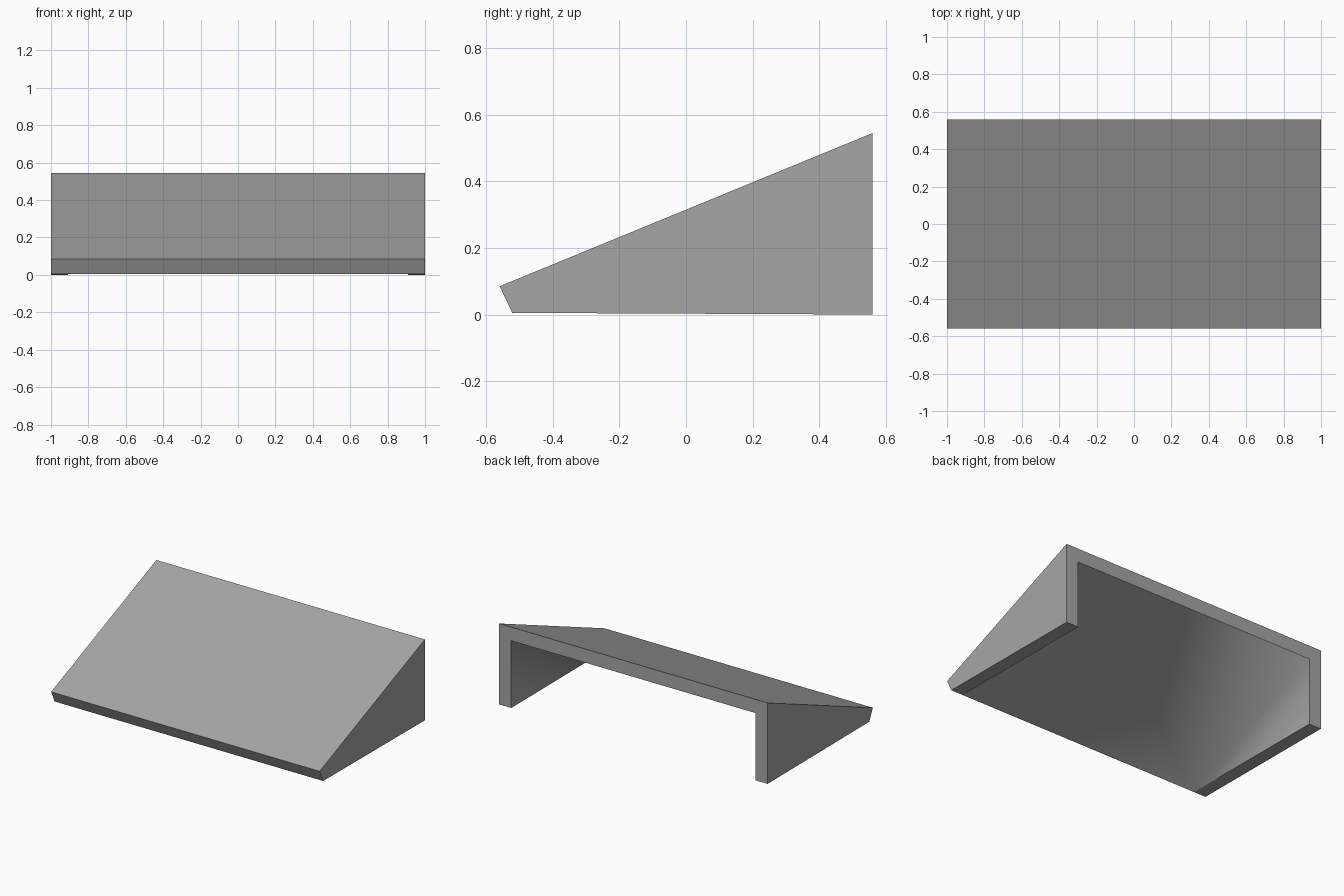
import bpy
import bmesh

default = bpy.data.objects.get("Cube")
if default:
    bpy.data.objects.remove(default, do_unlink=True)

# Single flat colour
grey = bpy.data.materials.new("mid_grey")
grey.use_nodes = True
colour = (0.38, 0.38, 0.38, 1)
grey.diffuse_color = colour
grey.node_tree.nodes["Principled BSDF"].inputs["Base Color"].default_value = colour

# Side profile (y, z) of the sloping slab and its walls
TOP_FRONT, TOP_BACK = (-0.56, 0.085), (0.56, 0.545)
FOOT_BACK, FOOT_FRONT = (0.56, 0), (-0.522, 0.005)
CEILING_BACK = (0.56, 0.453)
HALF, INNER = 1.0, 0.91

bm = bmesh.new()


def pair(x, point):
    """Mirrored vertices: right (-x), left (+x)."""
    return [bm.verts.new((s * x, *point)) for s in (-1, 1)]


tf = pair(HALF, TOP_FRONT)
tb = pair(HALF, TOP_BACK)
fb = pair(HALF, FOOT_BACK)
ff = pair(HALF, FOOT_FRONT)
ib = pair(INNER, FOOT_BACK)
jf = pair(INNER, FOOT_FRONT)
cb = pair(INNER, CEILING_BACK)

# Sloping top, front lip and open back frame
bm.faces.new((tf[0], tf[1], tb[1], tb[0]))
bm.faces.new((tf[0], tf[1], ff[1], jf[1], jf[0], ff[0]))
bm.faces.new((tb[0], tb[1], fb[1], ib[1], cb[1], cb[0], ib[0], fb[0]))

# Underside and inner walls blend smoothly into each other
inside = [bm.faces.new((jf[0], jf[1], cb[1], cb[0]))]
for s in (0, 1):
    bm.faces.new((tf[s], tb[s], fb[s], ff[s]))
    bm.faces.new((ff[s], fb[s], ib[s], jf[s]))
    inside.append(bm.faces.new((jf[s], ib[s], cb[s])))

bmesh.ops.recalc_face_normals(bm, faces=bm.faces[:])
for face in inside:
    face.smooth = True
for edge in bm.edges:
    edge.smooth = all(f in inside for f in edge.link_faces)

mesh = bpy.data.meshes.new("sloped_stand")
bm.to_mesh(mesh)
bm.free()
mesh.materials.append(grey)
bpy.context.collection.objects.link(bpy.data.objects.new("sloped_stand", mesh))
